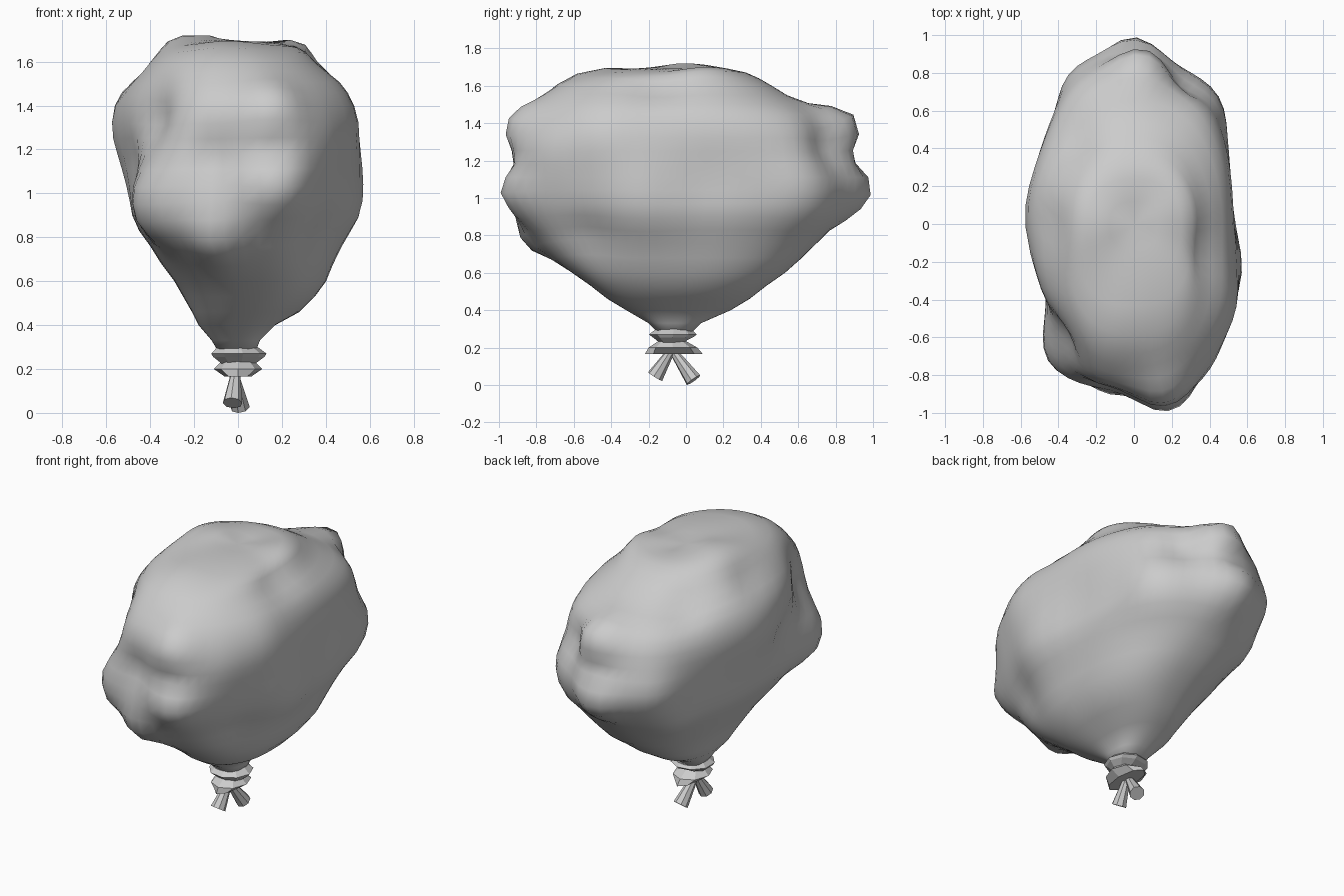
import bpy, bmesh, math
from mathutils import Vector


def ring_loft(name, rows, sides, front=2.0, back=2.0, turn=0.0):
    """Loft closed rings; each row is z, left, right, front, back."""
    bm = bmesh.new()
    rings = []
    for z, x0, x1, y0, y1 in rows:
        ring = []
        for i in range(sides):
            a = 2 * math.pi * i / sides + turn
            c, s = math.cos(a), math.sin(a)
            n = back if s > 0 else front
            px = math.copysign(abs(c) ** (2 / n), c)
            py = math.copysign(abs(s) ** (2 / n), s)
            ring.append(bm.verts.new(((x0 + x1) / 2 + px * (x1 - x0) / 2,
                                      (y0 + y1) / 2 + py * (y1 - y0) / 2, z)))
        rings.append(ring)
    for a, b in zip(rings, rings[1:]):
        for i in range(sides):
            j = (i + 1) % sides
            bm.faces.new((a[i], a[j], b[j], b[i]))
    bm.faces.new(rings[0][::-1])
    bmesh.ops.poke(bm, faces=[bm.faces.new(rings[-1])])
    bmesh.ops.recalc_face_normals(bm, faces=bm.faces[:])
    mesh = bpy.data.meshes.new(name)
    bm.to_mesh(mesh)
    bm.free()
    obj = bpy.data.objects.new(name, mesh)
    bpy.context.collection.objects.link(obj)
    return obj


# Stuffed sack body: outline read at successive heights
body = ring_loft("sack_body", [
    (0.28, -.09, .08, -.15, .03), (0.33, -.12, .10, -.20, .08),
    (0.40, -.18, .17, -.32, .24), (0.46, -.21, .28, -.42, .34),
    (0.53, -.25, .35, -.51, .43), (0.60, -.29, .40, -.61, .53),
    (0.68, -.35, .43, -.71, .62), (0.76, -.40, .46, -.78, .70),
    (0.83, -.45, .49, -.82, .76), (0.90, -.48, .52, -.86, .82),
    (0.97, -.49, .53, -.88, .85), (1.04, -.50, .53, -.90, .87),
    (1.11, -.51, .53, -.90, .88), (1.18, -.52, .53, -.90, .87),
    (1.25, -.53, .53, -.90, .86), (1.32, -.53, .53, -.89, .85),
    (1.39, -.52, .52, -.87, .82), (1.45, -.50, .50, -.84, .75),
    (1.50, -.47, .47, -.80, .65), (1.55, -.43, .42, -.75, .54),
    (1.60, -.39, .37, -.68, .46), (1.64, -.35, .34, -.58, .39),
    (1.67, -.31, .31, -.43, .32), (1.685, -.25, .25, -.27, .24),
    (1.69, -.13, .13, -.13, .12)], 64, 2.5, 2.35)

# Soft lumps and hollows: x, y, z, radius, height
lumps = [(-.42, -.70, .95, .20, .12), (.17, -.90, 1.04, .16, .11),
         (.15, -.88, 1.37, .15, .10), (-.10, -.83, .80, .14, .09),
         (-.12, -.88, 1.18, .13, -.06), (-.42, -.62, 1.34, .20, -.10),
         (.42, -.55, .78, .2, -.05), (.50, -.25, 1.02, .25, .05),
         (.52, .08, 1.1, .18, -.02), (.40, .65, 1.05, .2, .06),
         (.0, .87, 1.05, .15, .12), (.03, .83, 1.37, .14, .10),
         (-.28, .76, 1.08, .17, .06), (-.33, .60, .82, .14, .03),
         (.30, .78, 1.29, .15, -.07), (.0, .87, 1.21, .09, -.04),
         (.36, -.74, 1.25, .18, .04), (.15, -.92, 1.20, .09, -.05),
         (-.50, .05, 1.35, .25, .05), (-.52, -.32, 1.15, .15, -.04),
         (.48, -.45, 1.33, .18, .04), (-.2, 0, 1.69, .18, .035),
         (.22, .1, 1.69, .15, .015), (.03, .05, 1.70, .09, -.035),
         (-.42, .0, 1.53, .13, -.03), (-.05, -.5, 1.64, .18, .03),
         (.36, -.15, 1.62, .14, -.03), (-.3, .45, 1.5, .16, -.04)]
verts = body.data.vertices
moved = []
for v in verts:
    d = sum(h * math.exp(-((v.co - Vector((x, y, z))).length / r) ** 2)
            for x, y, z, r, h in lumps)
    moved.append(v.co + v.normal * d)
for v, co in zip(verts, moved):
    v.co = co
for p in body.data.polygons:
    p.use_smooth = True

# Faceted tie collar and flared skirt below it
ring_loft("tie_collar", [
    (.225, -.08, .08, -.14, -.02), (.255, -.12, .12, -.18, .04),
    (.27, -.13, .13, -.20, .06), (.30, -.10, .09, -.16, .03)], 9)
ring_loft("tie_skirt", [
    (.165, -.06, .06, -.22, .09), (.20, -.11, .11, -.20, .06),
    (.24, -.07, .07, -.14, -.01)], 8)


# Two loose tails under the knot
def tail(name, start, end):
    a, b = Vector(start), Vector(end)
    d = b - a
    bpy.ops.mesh.primitive_cone_add(vertices=8, radius1=.02, radius2=.045,
                                    depth=d.length, location=(a + b) / 2,
                                    rotation=d.to_track_quat('Z', 'Y').to_euler())
    bpy.context.object.name = name


tail("front_tail", (-.01, -.075, .19), (-.025, -.165, .045))
tail("back_tail", (-.02, -.075, .19), (.01, .04, .026))
